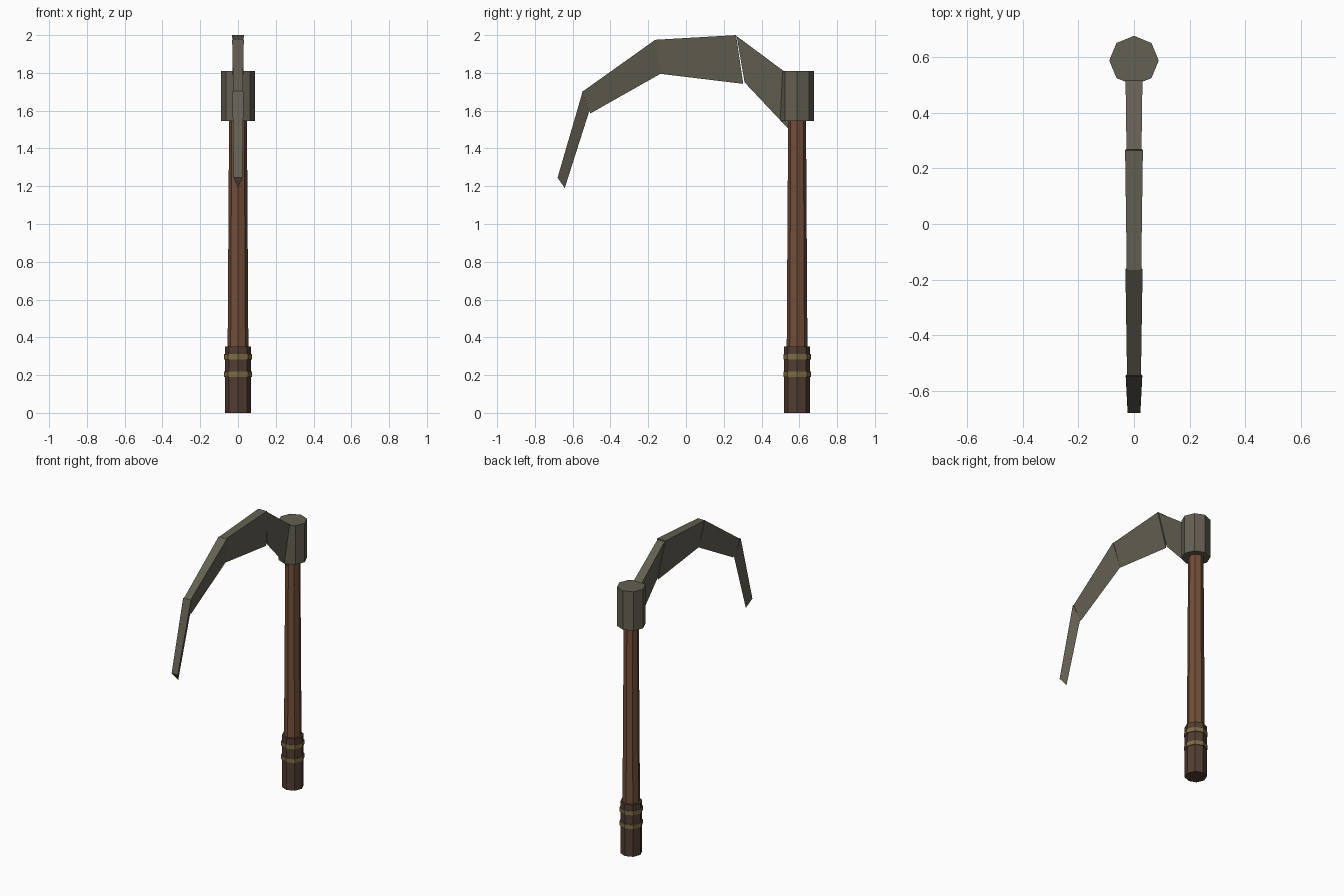
import bpy, bmesh, math

if "Cube" in bpy.data.objects:
    bpy.data.objects.remove(bpy.data.objects["Cube"])

CY = 0.588  # handle axis position in y


def material(name, rgb):
    m = bpy.data.materials.new(name)
    m.diffuse_color = (*rgb, 1)
    m.use_nodes = True
    m.node_tree.nodes["Principled BSDF"].inputs["Base Color"].default_value = m.diffuse_color
    return m


WOOD = material("wood", (0.17, 0.076, 0.042))
WRAP = material("dark_wrap", (0.085, 0.048, 0.032))
BRASS = material("dull_brass", (0.21, 0.15, 0.06))
IRON = material("iron", (0.125, 0.115, 0.085))


def finish(bm, name, mat):
    bmesh.ops.recalc_face_normals(bm, faces=bm.faces[:])
    me = bpy.data.meshes.new(name)
    bm.to_mesh(me)
    bm.free()
    ob = bpy.data.objects.new(name, me)
    me.materials.append(mat)
    bpy.context.collection.objects.link(ob)
    return ob


def octagon(name, z0, z1, r0, r1, mat):
    """Upright eight-sided prism, corners on the x and y axes."""
    bm = bmesh.new()
    bmesh.ops.create_cone(bm, cap_ends=True, segments=8, radius1=r0,
                          radius2=r1, depth=z1 - z0)
    ob = finish(bm, name, mat)
    ob.location = (0, CY, (z0 + z1) / 2)
    return ob


def blade_segment(name, back0, edge0, back1, edge1, w0, w1):
    """Wedge prism: wide along the back, sharp along the inner edge."""
    bm = bmesh.new()
    rings = []
    for back, edge, w in ((back0, edge0, w0), (back1, edge1, w1)):
        rings.append([bm.verts.new(p) for p in
                      ((-w, *back), (w, *back), (0, *edge))])
    a, b = rings
    bm.faces.new(a)
    bm.faces.new(b[::-1])
    for i in range(3):
        j = (i + 1) % 3
        bm.faces.new((a[i], a[j], b[j], b[i]))
    return finish(bm, name, IRON)


# Handle, grip, bands and collar
octagon("shaft", 0.33, 1.60, 0.055, 0.047, WOOD)
octagon("grip", 0.0, 0.352, 0.068, 0.068, WRAP)
for i, z in enumerate((0.19, 0.283)):
    octagon(f"grip_band_{i + 1}", z, z + 0.028, 0.073, 0.073, BRASS)
octagon("collar", 1.545, 1.81, 0.089, 0.089, IRON)

# Blade: back point and edge point (y, z) at both ends of each segment
segments = [
    ((0.56, 1.778), (0.55, 1.495), (0.268, 1.995), (0.31, 1.75), 0.031, 0.027),
    ((0.265, 2.0), (0.303, 1.742), (-0.165, 1.975), (-0.135, 1.795), 0.032, 0.026),
    ((-0.163, 1.975), (-0.132, 1.797), (-0.545, 1.703), (-0.507, 1.585), 0.031, 0.025),
    ((-0.546, 1.705), (-0.512, 1.598), (-0.68, 1.245), (-0.642, 1.19), 0.030, 0.023),
]
for i, s in enumerate(segments):
    blade_segment(f"blade_segment_{i + 1}", *s)
